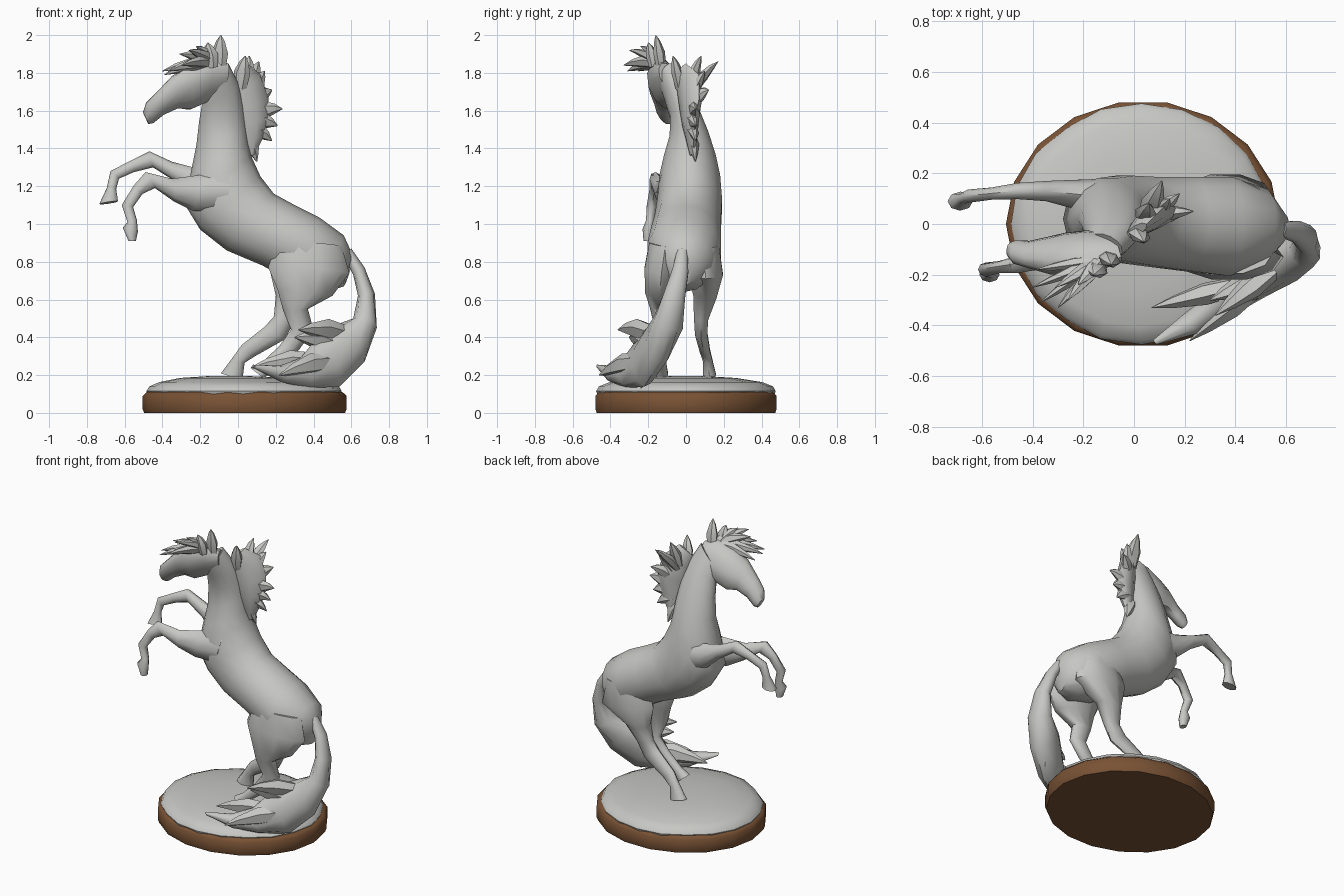
import bpy, bmesh, math, random
from mathutils import Vector

random.seed(4)


def material(name, rgb):
    m = bpy.data.materials.new(name)
    m.diffuse_color = (*rgb, 1)
    return m


GREY = material("stone grey", (0.57, 0.57, 0.55))
BROWN = material("wood brown", (0.19, 0.085, 0.035))


def finish(bm, name, mat, angle=50):
    bmesh.ops.recalc_face_normals(bm, faces=bm.faces)
    me = bpy.data.meshes.new(name)
    bm.to_mesh(me)
    bm.free()
    me.materials.append(mat)
    ob = bpy.data.objects.new(name, me)
    bpy.context.collection.objects.link(ob)
    bpy.ops.object.select_all(action='DESELECT')
    ob.select_set(True)
    bpy.context.view_layer.objects.active = ob
    bpy.ops.object.shade_smooth_by_angle(angle=math.radians(angle))
    return ob


def skin(bm, rings):
    """Bridge equal rings of points and close both ends."""
    vs = [[bm.verts.new(p) for p in r] for r in rings]
    n = len(vs[0])
    for a, b in zip(vs, vs[1:]):
        for i in range(n):
            bm.faces.new((a[i], a[(i + 1) % n], b[(i + 1) % n], b[i]))
    bm.faces.new(vs[0])
    bm.faces.new(vs[-1])


def loft(bm, rows, n=10):
    """Oval sections; row = underside point, topside point, half width."""
    ends = [(Vector(r[0:3]), Vector(r[3:6]), r[6]) for r in rows]
    mids = [(a + b) / 2 for a, b, _ in ends]
    rings = []
    for i, (a, b, w) in enumerate(ends):
        tangent = mids[min(i + 1, len(mids) - 1)] - mids[max(i - 1, 0)]
        up = (b - a) / 2
        side = up.cross(tangent).normalized() * w
        rings.append([mids[i] + up * math.cos(t) + side * math.sin(t)
                      for t in (math.tau * k / n for k in range(n))])
    skin(bm, rings)


def part(name, rows, n=10):
    bm = bmesh.new()
    loft(bm, rows, n)
    return finish(bm, name, GREY)


def flat_part(name, rows, n=10):
    """Row = x, z of underside, x, z of topside, centre y, half width."""
    return part(name, [(a, y, b, c, y, d, w) for a, b, c, d, y, w in rows], n)


def locks(name, strands, width, thick=0.022):
    """Pointed strands of hair from root to tip."""
    bm = bmesh.new()
    for root, tip in strands:
        r, t = Vector(root), Vector(tip)
        up = (t - r).cross(Vector((0.3, 1, 0.2))).normalized()
        rows = []
        for f, s in ((0, 0.8), (0.4, 1), (0.75, 0.55), (1, 0.05)):
            c = r.lerp(t, f) + Vector((0, 0, 0.015 * math.sin(f * math.pi)))
            rows.append((*(c - up * width * s), *(c + up * width * s), thick * s))
        loft(bm, rows, 6)
    return finish(bm, name, GREY, 40)


def disc(name, mat, cx, rx, ry, rings, n, jitter=0.0):
    bm = bmesh.new()
    wob = [1 + random.uniform(-jitter, jitter) for _ in range(n)]
    skin(bm, [[(cx + dx + rx * s * wob[i] * math.cos(math.tau * i / n),
                ry * s * wob[i] * math.sin(math.tau * i / n), z)
               for i in range(n)] for s, z, dx in rings])
    return finish(bm, name, mat)


# Wooden plinth and rocky ground
disc("plinth", BROWN, 0.035, 0.54, 0.487,
     [(0.985, 0, 0), (1, 0.02, 0), (1, 0.09, 0), (0.96, 0.11, 0)], 18)
disc("ground", GREY, 0.03, 0.52, 0.475,
     [(0.97, 0.09, 0), (0.99, 0.115, 0), (0.96, 0.14, 0), (0.84, 0.163, -0.01),
      (0.55, 0.185, -0.05), (0.2, 0.195, -0.08)], 20, 0.015)

# Trunk and neck, from rump to poll
flat_part("body", [
    (0.56, 0.67, 0.61, 0.83, -0.02, 0.06),
    (0.47, 0.64, 0.56, 0.94, -0.01, 0.15),
    (0.31, 0.68, 0.43, 1.035, -0.01, 0.2),
    (0.13, 0.78, 0.30, 1.10, 0.0, 0.19),
    (-0.06, 0.86, 0.19, 1.16, 0.01, 0.18),
    (-0.20, 0.97, 0.12, 1.25, 0.02, 0.175),
    (-0.28, 1.10, 0.07, 1.36, 0.02, 0.165),
    (-0.25, 1.27, 0.055, 1.43, 0.02, 0.14),
    (-0.22, 1.42, 0.045, 1.52, 0.015, 0.105),
    (-0.205, 1.55, 0.03, 1.63, -0.01, 0.08),
    (-0.19, 1.64, 0.0, 1.75, -0.05, 0.072),
    (-0.18, 1.70, -0.05, 1.85, -0.09, 0.06)], 14)

# Head, tilted sideways, from poll to muzzle
part("head", [
    (-0.08, -0.05, 1.70, -0.05, -0.13, 1.85, 0.045),
    (-0.18, -0.05, 1.64, -0.14, -0.16, 1.88, 0.07),
    (-0.26, -0.06, 1.605, -0.25, -0.18, 1.84, 0.074),
    (-0.33, -0.07, 1.615, -0.34, -0.18, 1.78, 0.063),
    (-0.40, -0.08, 1.58, -0.43, -0.16, 1.69, 0.045),
    (-0.45, -0.08, 1.535, -0.485, -0.14, 1.64, 0.042),
    (-0.475, -0.085, 1.53, -0.502, -0.12, 1.59, 0.028)])

# Ears
locks("ears", [((-0.10, -0.13, 1.82), (-0.09, -0.16, 2.0)),
               ((-0.14, -0.17, 1.83), (-0.16, -0.20, 1.96))], 0.045, 0.03)

# Forelock swept over the brow
locks("forelock", [((-0.13, -0.14, 1.85), tip) for tip in (
    (-0.37, -0.31, 1.81), (-0.40, -0.25, 1.81), (-0.39, -0.18, 1.79),
    (-0.31, -0.25, 1.90), (-0.26, -0.30, 1.92), (-0.30, -0.33, 1.84),
    (-0.22, -0.24, 1.94))], 0.035, 0.025)

# Mane: full core along the crest plus windblown locks
part("mane_core", [
    (-0.03, -0.05, 1.77, 0.05, 0.0, 1.85, 0.02),
    (-0.01, -0.04, 1.70, 0.12, 0.07, 1.79, 0.045),
    (0.0, -0.02, 1.60, 0.16, 0.07, 1.67, 0.045),
    (0.01, 0.0, 1.51, 0.17, 0.05, 1.57, 0.04),
    (0.03, 0.02, 1.43, 0.14, 0.04, 1.47, 0.03),
    (0.05, 0.03, 1.36, 0.09, 0.04, 1.37, 0.015)], 8)
locks("mane_locks", [
    ((0.01, -0.03, 1.72), (0.04, -0.07, 1.89)),
    ((0.04, 0.02, 1.72), (0.06, 0.08, 1.89)),
    ((0.05, 0.03, 1.70), (0.11, 0.17, 1.86)),
    ((0.07, 0.04, 1.68), (0.14, 0.10, 1.81)),
    ((0.08, 0.04, 1.64), (0.18, 0.12, 1.71)),
    ((0.09, 0.04, 1.58), (0.235, 0.05, 1.61)),
    ((0.09, 0.03, 1.54), (0.21, 0.05, 1.52)),
    ((0.07, 0.03, 1.50), (0.18, 0.05, 1.44)),
    ((0.05, 0.03, 1.46), (0.10, 0.05, 1.33))], 0.045, 0.03)

# Raised forelegs: shoulder, knee, cannon, fetlock, hoof
flat_part("left_foreleg", [
    (-0.10, 1.08, -0.05, 1.30, 0.11, 0.07),
    (-0.23, 1.13, -0.20, 1.29, 0.115, 0.06),
    (-0.34, 1.23, -0.35, 1.33, 0.13, 0.04),
    (-0.45, 1.30, -0.47, 1.385, 0.13, 0.032),
    (-0.55, 1.275, -0.57, 1.335, 0.12, 0.024),
    (-0.63, 1.24, -0.675, 1.28, 0.11, 0.026),
    (-0.645, 1.185, -0.695, 1.19, 0.10, 0.022),
    (-0.635, 1.12, -0.735, 1.105, 0.09, 0.038)], 8)
flat_part("right_foreleg", [
    (-0.08, 1.06, -0.03, 1.30, -0.07, 0.085),
    (-0.24, 1.07, -0.20, 1.26, -0.09, 0.07),
    (-0.34, 1.12, -0.35, 1.24, -0.13, 0.045),
    (-0.44, 1.19, -0.49, 1.275, -0.16, 0.034),
    (-0.505, 1.16, -0.555, 1.20, -0.17, 0.024),
    (-0.555, 1.09, -0.615, 1.10, -0.18, 0.028),
    (-0.535, 1.02, -0.585, 1.01, -0.19, 0.022),
    (-0.53, 0.96, -0.61, 0.98, -0.20, 0.03),
    (-0.54, 0.91, -0.58, 0.91, -0.20, 0.025)], 8)

# Hind legs: haunch, thigh, hock, fetlock, hoof
flat_part("left_hind_leg", [
    (0.22, 0.88, 0.52, 0.87, 0.09, 0.09),
    (0.17, 0.75, 0.55, 0.71, 0.105, 0.095),
    (0.20, 0.62, 0.37, 0.61, 0.10, 0.065),
    (0.19, 0.51, 0.30, 0.49, 0.08, 0.04),
    (0.14, 0.455, 0.25, 0.39, 0.08, 0.034),
    (0.02, 0.36, 0.09, 0.30, 0.10, 0.028),
    (-0.03, 0.29, 0.035, 0.265, 0.115, 0.026),
    (-0.09, 0.21, 0.025, 0.185, 0.125, 0.036)])
flat_part("right_hind_leg", [
    (0.20, 0.90, 0.55, 0.88, -0.11, 0.09),
    (0.16, 0.77, 0.59, 0.74, -0.13, 0.095),
    (0.21, 0.65, 0.50, 0.62, -0.14, 0.08),
    (0.24, 0.54, 0.37, 0.55, -0.14, 0.05),
    (0.28, 0.44, 0.40, 0.44, -0.13, 0.036),
    (0.22, 0.355, 0.32, 0.33, -0.13, 0.03),
    (0.13, 0.27, 0.19, 0.24, -0.13, 0.028),
    (0.07, 0.235, 0.14, 0.18, -0.13, 0.036)])

# Long tail sweeping round to the front edge of the ground
part("tail", [
    (0.56, -0.02, 0.83, 0.60, -0.02, 0.87, 0.03),
    (0.61, -0.03, 0.73, 0.67, -0.03, 0.77, 0.045),
    (0.635, -0.06, 0.62, 0.725, -0.06, 0.63, 0.06),
    (0.61, -0.10, 0.50, 0.735, -0.09, 0.45, 0.085),
    (0.50, -0.17, 0.46, 0.67, -0.14, 0.27, 0.085),
    (0.42, -0.23, 0.40, 0.54, -0.22, 0.14, 0.07),
    (0.33, -0.31, 0.29, 0.38, -0.31, 0.13, 0.06),
    (0.22, -0.39, 0.25, 0.24, -0.39, 0.16, 0.05),
    (0.08, -0.465, 0.255, 0.09, -0.465, 0.235, 0.012)])
locks("tail_locks", [
    ((0.56, -0.17, 0.42), (0.32, -0.36, 0.44)),
    ((0.52, -0.20, 0.36), (0.30, -0.30, 0.40)),
    ((0.42, -0.24, 0.27), (0.07, -0.33, 0.24)),
    ((0.50, -0.24, 0.27), (0.22, -0.46, 0.20)),
    ((0.60, -0.14, 0.30), (0.50, -0.24, 0.13))], 0.06, 0.045)
